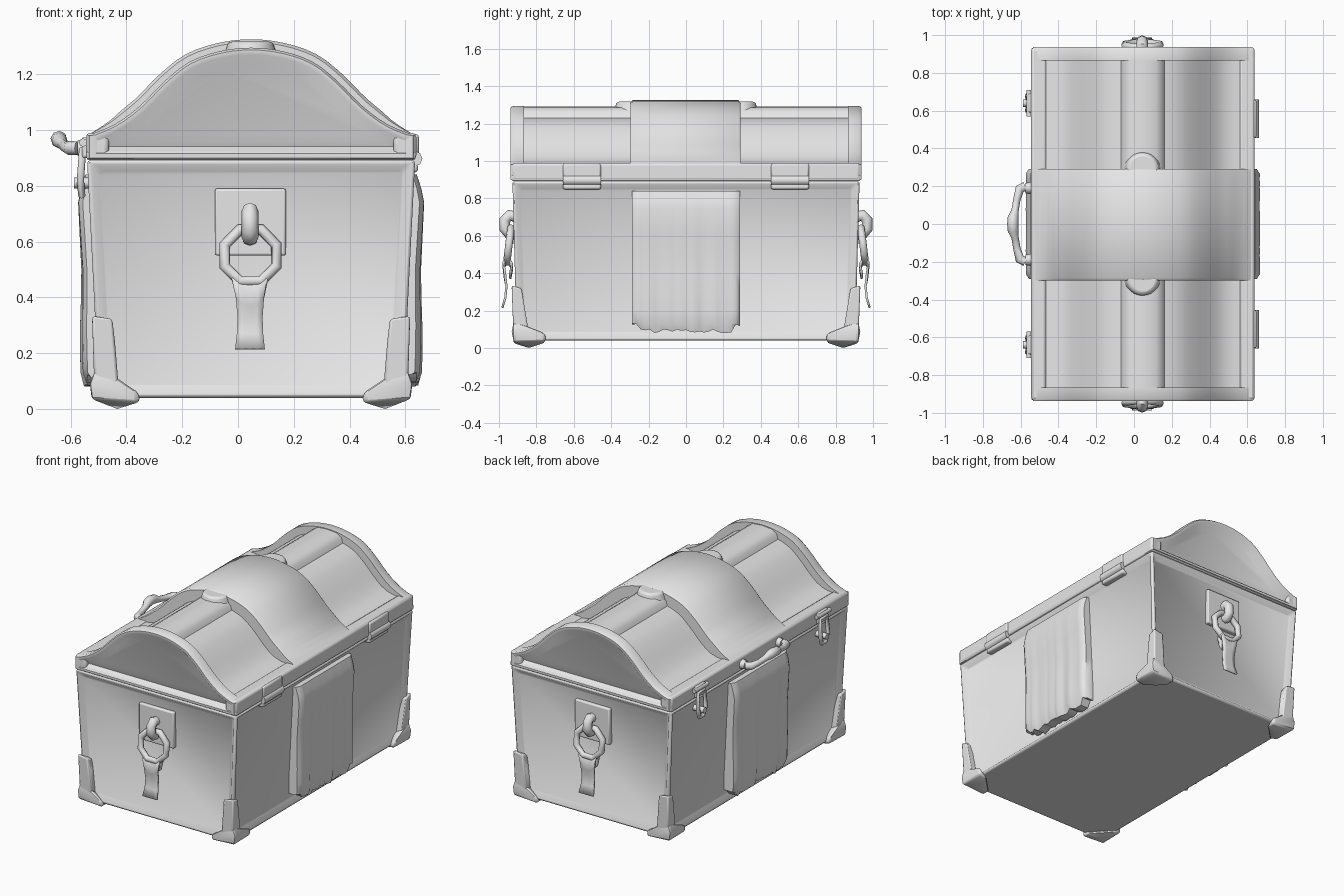
import bpy, bmesh, math, random
from mathutils import Vector, Matrix

cube = bpy.data.objects.get("Cube")
if cube:
    bpy.data.objects.remove(cube, do_unlink=True)

random.seed(4)
CX = 0.047  # the chest body sits slightly off centre to leave room for the handle
grey = bpy.data.materials.new("plain grey")
grey.use_nodes = True
grey.diffuse_color = (0.8, 0.8, 0.8, 1)
grey.node_tree.nodes["Principled BSDF"].inputs["Base Color"].default_value = (0.8, 0.8, 0.8, 1)
parts = []


def finish(name, bm, bevel=0):
    bmesh.ops.recalc_face_normals(bm, faces=bm.faces[:])
    mesh = bpy.data.meshes.new(name)
    bm.to_mesh(mesh)
    bm.free()
    ob = bpy.data.objects.new(name, mesh)
    bpy.context.collection.objects.link(ob)
    mesh.materials.append(grey)
    if bevel:
        mod = ob.modifiers.new("soft edges", 'BEVEL')
        mod.width, mod.segments, mod.angle_limit = bevel, 2, math.radians(50)
    parts.append(ob)
    return ob


def hull(name, points, bevel=0):
    bm = bmesh.new()
    for p in points:
        bm.verts.new(p)
    bmesh.ops.convex_hull(bm, input=bm.verts[:])
    bmesh.ops.dissolve_limit(bm, angle_limit=0.02, verts=bm.verts[:], edges=bm.edges[:])
    return finish(name, bm, bevel)


def box(name, xs, ys, zs, bevel=0.008):
    return hull(name, [(x, y, z) for x in xs for y in ys for z in zs], bevel)


def tube(name, points, radius, radii=None, closed=False):
    curve = bpy.data.curves.new(name, 'CURVE')
    curve.dimensions = '3D'
    curve.bevel_depth, curve.bevel_resolution, curve.use_fill_caps = radius, 2, True
    spline = curve.splines.new('POLY')
    spline.points.add(len(points) - 1)
    spline.use_cyclic_u = closed
    for i, p in enumerate(points):
        spline.points[i].co = (*p, 1)
        spline.points[i].radius = radii[i] if radii else 1
    curve.materials.append(grey)
    ob = bpy.data.objects.new(name, curve)
    bpy.context.collection.objects.link(ob)
    bpy.ops.object.select_all(action='DESELECT')
    ob.select_set(True)
    bpy.context.view_layer.objects.active = ob
    bpy.ops.object.convert(target='MESH')
    parts.append(bpy.context.view_layer.objects.active)


# Lid arch: half outline, mirrored and smoothed
half = [(0.588, 0.98), (0.49, 1.02), (0.40, 1.085), (0.31, 1.175), (0.22, 1.245), (0.11, 1.283), (0, 1.295)]
keys = [Vector((-x, z)) for x, z in half] + [Vector(p) for p in reversed(half[:-1])]
outline = []
for i in range(len(keys) - 1):
    a, b, c, d = [keys[min(max(i + k, 0), len(keys) - 1)] for k in (-1, 0, 1, 2)]
    for t in (0, 1 / 3, 2 / 3):
        outline.append(b + 0.5 * t * (c - a + t * (2 * a - 5 * b + 4 * c - d + t * (3 * (b - c) + d - a))))
outline.append(keys[-1])


def offset(lift, fade=0.001):
    # moves the arch in or out, fading to nothing towards the rails
    out = []
    for i, p in enumerate(outline):
        t = outline[min(i + 1, len(outline) - 1)] - outline[max(i - 1, 0)]
        out.append(p + Vector((-t.y, t.x)).normalized() * lift * min(1, (0.588 - abs(p.x)) / fade))
    return out


def ring(lift, margin, bottom):
    wide = 0.588 - margin
    arch = [(min(max(p.x, -wide), wide), max(p.y, bottom + 0.003)) for p in offset(lift)]
    return [(-wide, bottom)] + arch + [(wide, bottom)]


def loft(name, sections, bevel=0):
    # sections: (profile, y) pairs, capped at both ends
    bm = bmesh.new()
    rows = [[bm.verts.new((CX + x, y, z)) for x, z in profile] for profile, y in sections]
    bm.faces.new(rows[0])
    bm.faces.new(rows[-1])
    for a, b in zip(rows, rows[1:]):
        for k in range(len(a)):
            j = (k + 1) % len(a)
            bm.faces.new((a[k], a[j], b[j], b[k]))
    return finish(name, bm, bevel)


def arched(lift):
    return [(-0.578, 0.9)] + offset(lift, 0.14) + [(0.578, 0.9)]


# Tapered body with softly sunken side panels
bm = bmesh.new()
rings = [[bm.verts.new((CX + sx * hx, sy * hy, z)) for sx, sy in ((-1, -1), (1, -1), (1, 1), (-1, 1))]
         for hx, hy, z in ((0.545, 0.905, 0.04), (0.588, 0.928, 0.892))]
bm.faces.new(rings[0])
bm.faces.new(rings[1])
sides = [bm.faces.new((rings[0][i], rings[0][(i + 1) % 4], rings[1][(i + 1) % 4], rings[1][i])) for i in range(4)]
bmesh.ops.recalc_face_normals(bm, faces=bm.faces[:])
bmesh.ops.inset_individual(bm, faces=sides, thickness=0.025, depth=0)
bmesh.ops.inset_individual(bm, faces=sides, thickness=0.035, depth=-0.025)
finish("chest_body", bm, 0.012)

# Lid: base, rails, sunken core, end walls, centre band and ridge
box("lid_base", (CX - 0.59, CX + 0.59), (-0.932, 0.932), (0.893, 0.925))
for s in (-1, 1):
    box("lid_rail", (CX + s * 0.51, CX + s * 0.592), (-0.932, 0.932), (0.893, 0.99), 0.015)
    loft("lid_end", [(ring(0, 0, 0.895), s * 0.865), (ring(0, 0, 0.895), s * 0.925), (ring(-0.008, 0.008, 0.9), s * 0.937),
                     (ring(-0.025, 0.03, 0.915), s * 0.937), (ring(-0.07, 0.07, 0.94), s * 0.9)])
    loft("ridge_beam", [([(-0.125, 1.2), (-0.105, 1.262), (-0.07, 1.285), (0, 1.291),
                          (0.07, 1.285), (0.105, 1.262), (0.125, 1.2)], y) for y in (s * 0.28, s * 0.88)])
    # round cap where the ridge meets the band
    bm = bmesh.new()
    bmesh.ops.create_cone(bm, cap_ends=True, segments=24, radius1=0.1, radius2=0.08, depth=0.06,
                          matrix=Matrix.Translation((0.045, s * 0.29, 1.287)))
    finish("ridge_cap", bm, 0.012)
loft("lid_core", [(arched(-0.05), -0.885), (arched(-0.05), 0.885)])
loft("lid_band", [(arched(0.02), -0.298), (arched(0.03), -0.285), (arched(0.03), 0.28), (arched(0.02), 0.292)])

# Metal corner boots
for sx in (-1, 1):
    for sy in (-1, 1):
        def at(points):
            return [(CX + sx * u, sy * v, z) for u, v, z in points]
        hull("corner_foot", at([(0.40, 0.92, 0.025), (0.40, 0.92, 0.06), (0.40, 0.87, 0.025), (0.48, 0.84, 0),
                                (0.572, 0.75, 0.04), (0.572, 0.75, 0.08), (0.52, 0.75, 0.03), (0.57, 0.92, 0.035),
                                (0.578, 0.92, 0.09), (0.56, 0.932, 0.09), (0.56, 0.92, 0.14),
                                (0.48, 0.92, 0.115), (0.565, 0.85, 0.12)]), 0.012)
        hull("corner_shin", at([(u, v, 0.08) for u in (0.475, 0.562) for v in (0.84, 0.923)] +
                               [(u, v, 0.24) for u in (0.488, 0.564) for v in (0.868, 0.92)] +
                               [(0.498, 0.88, 0.305), (0.57, 0.88, 0.32), (0.498, 0.932, 0.325), (0.57, 0.932, 0.335)]), 0.012)

# Draped cloth on both long sides, rippling towards the hem
drop = [(0.84, 0.594), (0.79, 0.61), (0.74, 0.62), (0.62, 0.614), (0.5, 0.608), (0.4, 0.609),
        (0.3, 0.612), (0.2, 0.612), (0.13, 0.61), (0.08, 0.598)]
columns = 25
for s in (-1, 1):
    bm = bmesh.new()
    folds = [random.uniform(-1, 0.2) for _ in range(columns)]
    hem = [random.uniform(0, 0.02) + (0.03 if j in (0, 1, columns - 2, columns - 1) else 0) for j in range(columns)]
    grid = []
    for z, x in drop:
        loose = (0.84 - z) / 0.76
        row = []
        for j in range(columns):
            y = -0.29 + 0.58 * j / (columns - 1)
            edge = 0.015 if j in (0, columns - 1) else 0
            row.append(bm.verts.new((CX + s * (x + 0.014 * loose * folds[j] - edge), y, z + hem[j] * (z < 0.1))))
        grid.append(row)
    for upper, lower in zip(grid, grid[1:]):
        for j in range(columns - 1):
            bm.faces.new((upper[j], upper[j + 1], lower[j + 1], lower[j]))
    edges = [e for e in bm.edges if e.is_boundary]
    new = bmesh.ops.extrude_edge_only(bm, edges=edges)["geom"]
    for v in new:
        if isinstance(v, bmesh.types.BMVert):
            v.co.x = CX + s * 0.53
    finish("side_cloth", bm)

# Plate, staple, ring and leather pull on both ends
for s in (-1, 1):
    box("ring_plate", (-0.083, 0.172), (s * 0.88, s * 0.922), (0.55, 0.79))
    tube("ring_staple", [(0.043, s * y, z) for y, z in
                         ((0.91, 0.70), (0.945, 0.71), (0.968, 0.685), (0.97, 0.64), (0.95, 0.615), (0.93, 0.615))], 0.03)
    tube("pull_ring", [(0.045 + 0.1 * math.sin(a), s * (0.947 - 0.012 * math.cos(a)), 0.55 + 0.1 * math.cos(a))
                       for a in [math.pi * (k + 0.5) / 4 for k in range(8)]], 0.02, closed=True)
    bm = bmesh.new()
    rows = []
    for y, z, w in ((0.94, 0.40, 0.05), (0.93, 0.45, 0.06), (0.95, 0.49, 0.07), (0.975, 0.46, 0.062),
                    (0.968, 0.40, 0.05), (0.96, 0.33, 0.045), (0.966, 0.27, 0.047), (0.982, 0.215, 0.053)):
        rows.append([bm.verts.new((0.043 + w * k, s * y, z - 0.03 * (1 - k * k) * (z > 0.38))) for k in (-1, -0.5, 0, 0.5, 1)])
    for a, b in zip(rows, rows[1:]):
        for k in range(4):
            bm.faces.new((a[k], a[k + 1], b[k + 1], b[k]))
    pull = finish("leather_pull", bm)
    thick = pull.modifiers.new("thickness", 'SOLIDIFY')
    thick.thickness, thick.offset = 0.012, 0

# Hinges on one long side, latches on the other
for s in (-1, 1):
    y0, y1 = s * 0.455, s * 0.658
    box("hinge_upper", (0.59, 0.648), (y0, y1), (0.91, 0.985), 0.01)
    box("hinge_lower", (0.59, 0.645), (y0, y1), (0.848, 0.88), 0.01)
    tube("hinge_pin", [(0.633, y0, 0.897), (0.633, y1, 0.897)], 0.028)
    y = s * 0.64
    box("latch_plate", (-0.56, -0.52), (y - 0.05, y + 0.05), (0.9, 0.975))
    tube("latch_bar", [(-0.555, y - 0.07, 0.955), (-0.555, y + 0.07, 0.955)], 0.015)
    tube("latch_loop", [(x, y + w, z) for x, w, z in ((-0.557, -0.035, 0.93), (-0.565, -0.04, 0.82), (-0.56, -0.02, 0.765),
                                                     (-0.56, 0.02, 0.765), (-0.565, 0.04, 0.82), (-0.557, 0.035, 0.93))],
         0.013, closed=True)
    tube("latch_peg", [(-0.5, y, 0.81), (-0.588, y, 0.81)], 0.02)
    tube("handle_mount", [(-0.53, s * 0.19, 0.935), (-0.575, s * 0.19, 0.935)], 0.034, [1, 0.8])

# Carrying handle
arm = [(-0.575, 0.2, 0.935), (-0.605, 0.185, 0.935), (-0.62, 0.13, 0.94), (-0.63, 0.07, 0.95), (-0.64, 0.035, 0.962)]
sizes = [0.8, 0.85, 0.65, 0.65, 0.95]
tube("carry_handle", arm + [(-0.642, 0, 0.967)] + [(x, -y, z) for x, y, z in reversed(arm)], 0.03, sizes + [1] + sizes[::-1])

# Smooth shading with sharp edges kept
bpy.ops.object.select_all(action='DESELECT')
for ob in parts:
    ob.select_set(True)
bpy.context.view_layer.objects.active = parts[0]
bpy.ops.object.shade_smooth_by_angle(angle=math.radians(50))
